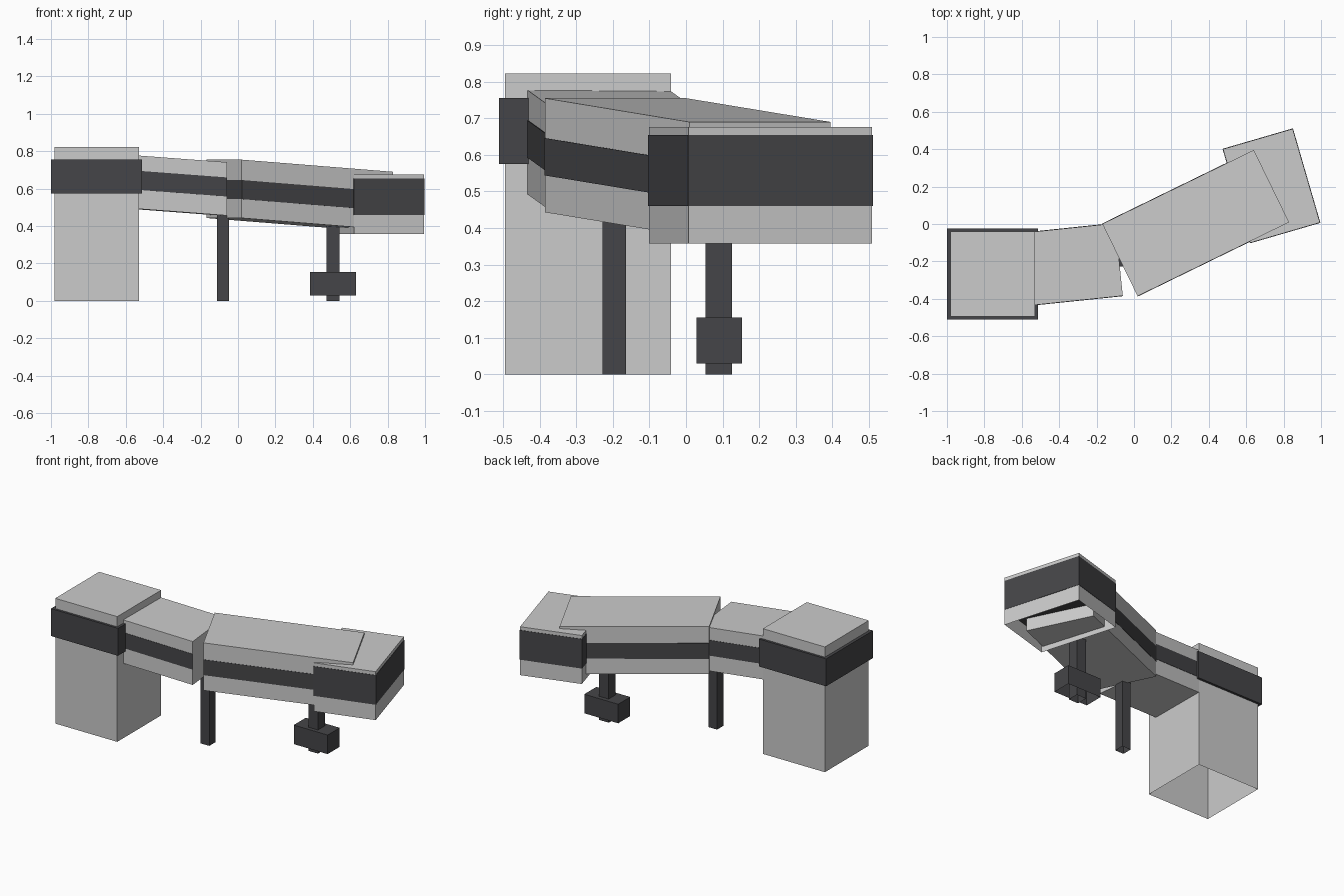
import bpy, bmesh, math
from mathutils import Vector

if "Cube" in bpy.data.objects:
    bpy.data.objects.remove(bpy.data.objects["Cube"])

dark = bpy.data.materials.new("dark_trim")
dark.diffuse_color = (0.06, 0.06, 0.065, 1)
dark.use_nodes = True
dark.node_tree.nodes["Principled BSDF"].inputs["Base Color"].default_value = dark.diffuse_color


def beam(name, start, end, width, height, mat=None, open_bottom=False):
    """Box running between two centreline points, with upright ends."""
    a, b = Vector(start), Vector(end)
    d = (b - a).to_2d().normalized()
    side = Vector((-d.y, d.x, 0)) * width / 2
    up = Vector((0, 0, height / 2))
    bm = bmesh.new()
    low, high = [[bm.verts.new(p + s * side + k * up)
                  for p, s in ((a, -1), (b, -1), (b, 1), (a, 1))] for k in (-1, 1)]
    bm.faces.new(high)
    if not open_bottom:
        bm.faces.new(low[::-1])
    for i in range(4):
        j = (i + 1) % 4
        bm.faces.new((low[i], low[j], high[j], high[i]))
    me = bpy.data.meshes.new(name)
    bm.to_mesh(me)
    bm.free()
    if mat:
        me.materials.append(mat)
    ob = bpy.data.objects.new(name, me)
    bpy.context.collection.objects.link(ob)
    return ob


def block(name, centre, length, width, z0, z1, angle=0, mat=None, open_bottom=False):
    """Level box turned about z."""
    h = Vector((math.cos(angle), math.sin(angle), 0)) * length / 2
    c = Vector((*centre, (z0 + z1) / 2))
    return beam(name, c - h, c + h, width, z1 - z0, mat, open_bottom)


# Terminal tower and its band
block("tower", (-0.755, -0.268), 0.45, 0.455, 0, 0.822, open_bottom=True)
block("tower_band", (-0.757, -0.268), 0.486, 0.486, 0.575, 0.755, mat=dark)

# Two sloping corridors, each with a window band
corridors = (
    ("rear_corridor", (-0.56, -0.240, 0.635), (-0.08, -0.190, 0.599), 0.390, 0.285, 0.010),
    ("front_corridor", (-0.075, -0.1925, 0.599), (0.735, 0.2025, 0.534), 0.430, 0.312, -0.004),
)
for name, a, b, w, h, dz in corridors:
    beam(name, a, b, w, h)
    lift = Vector((0, 0, dz))
    beam(name + "_window_band", Vector(a) + lift, Vector(b) + lift, w + 0.004, 0.102, dark)

# Docking cab at the far end
turn = math.radians(16.2)
block("cab", (0.735, 0.204), 0.388, 0.522, 0.358, 0.676, turn, open_bottom=True)
block("cab_band", (0.735, 0.204), 0.392, 0.526, 0.46, 0.654, turn, dark)

# Support legs and wheel carriage
block("middle_leg", (-0.08, -0.196), 0.062, 0.064, 0, 0.47, mat=dark, open_bottom=True)
block("front_leg", (0.508, 0.09), 0.07, 0.072, 0, 0.41, mat=dark, open_bottom=True)
block("wheel_carriage", (0.508, 0.091), 0.246, 0.125, 0.03, 0.155, mat=dark, open_bottom=True)
